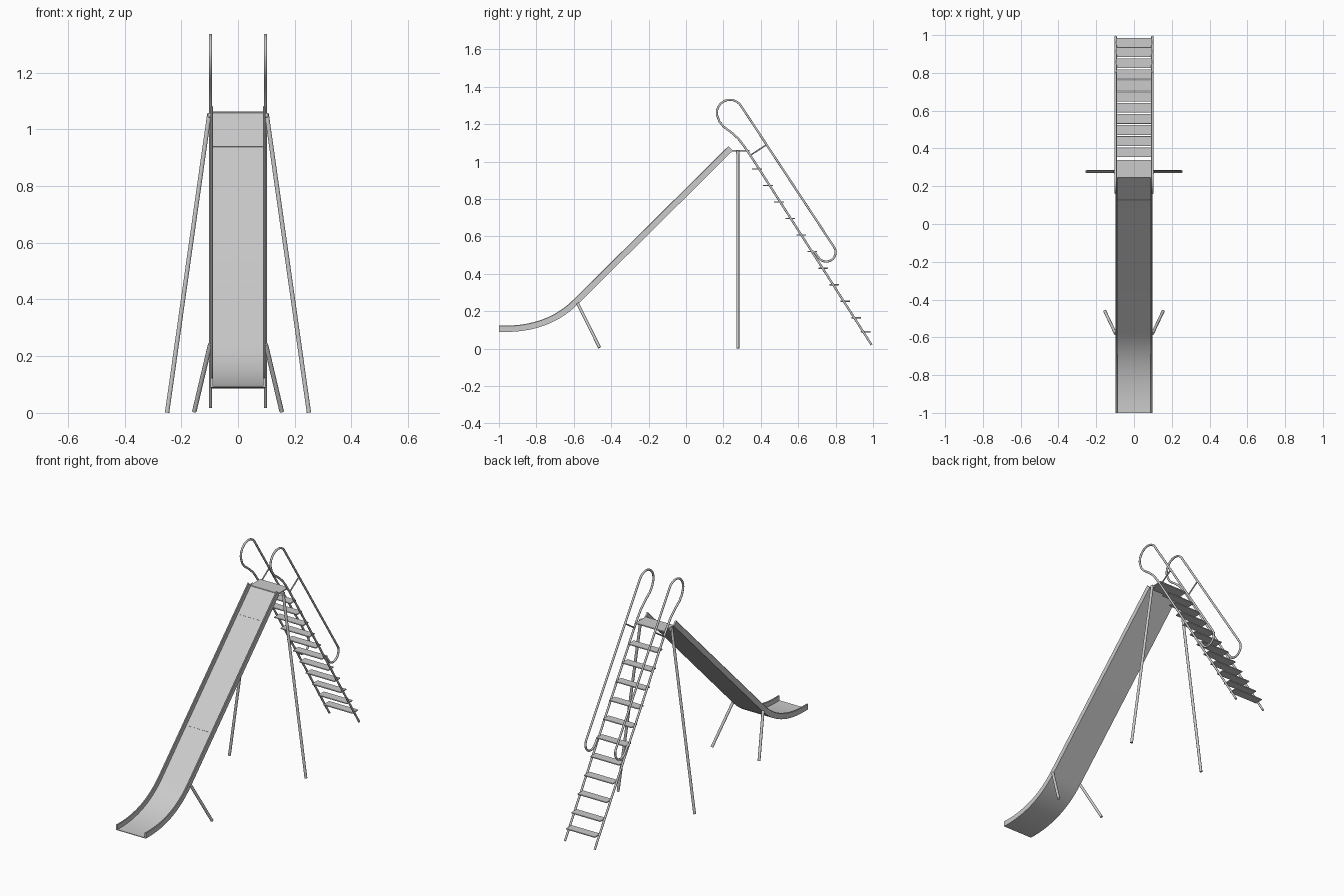
import bpy, bmesh
from math import sin, cos, radians
from mathutils import Vector

if "Cube" in bpy.data.objects:
    bpy.data.objects.remove(bpy.data.objects["Cube"])


def smooth(ob, angle=35):
    bpy.ops.object.select_all(action='DESELECT')
    ob.select_set(True)
    bpy.context.view_layer.objects.active = ob
    bpy.ops.object.shade_smooth_by_angle(angle=radians(angle))


def tube(name, pts, r):
    cu = bpy.data.curves.new(name, 'CURVE')
    cu.dimensions = '3D'
    cu.bevel_depth, cu.bevel_resolution, cu.use_fill_caps = r, 3, True
    sp = cu.splines.new('POLY')
    sp.points.add(len(pts) - 1)
    for p, co in zip(sp.points, pts):
        p.co = (*co, 1)
    ob = bpy.data.objects.new(name, cu)
    bpy.context.collection.objects.link(ob)
    bpy.ops.object.select_all(action='DESELECT')
    ob.select_set(True)
    bpy.context.view_layer.objects.active = ob
    bpy.ops.object.convert(target='MESH')
    smooth(bpy.context.object, 50)


def box(name, loc, size, rot_x=0, bevel=0):
    bpy.ops.mesh.primitive_cube_add(size=1, location=loc)
    ob = bpy.context.object
    ob.name = name
    ob.scale = size
    bpy.ops.object.transform_apply(location=False, rotation=False, scale=True)
    ob.rotation_euler.x = rot_x
    if bevel:
        m = ob.modifiers.new('edge', 'BEVEL')
        m.width, m.segments = bevel, 2


def sweep(name, section, path):
    """Sweep a closed (x, height) section along a (y, z) path."""
    bm = bmesh.new()
    rings = []
    for i, p in enumerate(path):
        t = (path[min(i + 1, len(path) - 1)] - path[max(i - 1, 0)]).normalized()
        n = Vector((-t.y, t.x))
        rings.append([bm.verts.new((x, p.x + n.x * h, p.y + n.y * h)) for x, h in section])
    k = len(section)
    for a, b in zip(rings, rings[1:]):
        for j in range(k):
            bm.faces.new((a[j], a[(j + 1) % k], b[(j + 1) % k], b[j]))
    bm.faces.new(rings[0])
    bm.faces.new(rings[-1])
    bmesh.ops.recalc_face_normals(bm, faces=bm.faces)
    me = bpy.data.meshes.new(name)
    bm.to_mesh(me)
    bm.free()
    ob = bpy.data.objects.new(name, me)
    bpy.context.collection.objects.link(ob)
    smooth(ob, 30)


def arc(cy, cz, r, a0, a1, n):
    return [(cy + r * cos(radians(a0 + (a1 - a0) * i / n)),
             cz + r * sin(radians(a0 + (a1 - a0) * i / n))) for i in range(n + 1)]


# Slide chute: curved run-out then straight ramp, U section with thick rims
b = [Vector(p) for p in ((-1, .09), (-.85, .085), (-.70, .118), (-.58, .237))]
path = []
for i in range(17):
    t = i / 16
    path.append(b[0] * (1 - t)**3 + b[1] * 3 * t * (1 - t)**2
                + b[2] * 3 * t * t * (1 - t) + b[3] * t**3)
path.append(Vector((.25, 1.059)))
half = [(.097, -.001), (.097, .030), (.094, .033), (.091, .033), (.088, .030), (.088, .003)]
sweep("slide_chute", half + [(-x, h) for x, h in reversed(half)], path)

# Seams across the chute
for y, z in ((.125, .936), (-.355, .461)):
    box("chute_seam", (0, y, z + .003), (.176, .004, .004), radians(44.7))

# Top platform
box("platform", (0, .292, 1.058), (.186, .095, .008), 0, .002)

# Ladder steps
for i in range(11):
    y, z = (.38 + .0589 * i, .96 - .0883 * i) if i < 10 else (.96, .09)
    box("ladder_step", (0, y, z), (.19, .052, .007), 0, .002)

# Side view outline of the handrail, joining the ladder at both ends
loop = ([(.345, 1.032), (.31, 1.083), (.28, 1.122), (.24, 1.158), (.2, 1.187), (.178, 1.215)]
        + arc(.235, 1.26, .07, 190, 33.5, 14)
        + arc(.75, .515, .05, 33.5, -146.5, 14)
        + [(.69, .513), (.675, .52)])

for s, side in ((-1, "left"), (1, "right")):
    # Ladder rail, handrail and its brace
    tube(f"{side}_ladder_rail", [(s * .097, .992, .02), (s * .097, .345, 1.032)], .006)
    tube(f"{side}_handrail", [(s * .097, y, z) for y, z in loop], .006)
    tube(f"{side}_handrail_brace", [(s * .097, .345, 1.034), (s * .097, .43, 1.09)], .004)
    # Tall rear leg and short front leg
    tube(f"{side}_rear_leg", [(s * .25, .277, .001), (s * .101, .277, 1.055)], .008)
    tube(f"{side}_front_leg", [(s * .154, -.462, .005), (s * .098, -.58, .242)], .008)
    # Bracket joining the rear leg to the platform
    box(f"{side}_leg_bracket", (s * .098, .277, 1.05), (.018, .02, .016), 0, .003)
